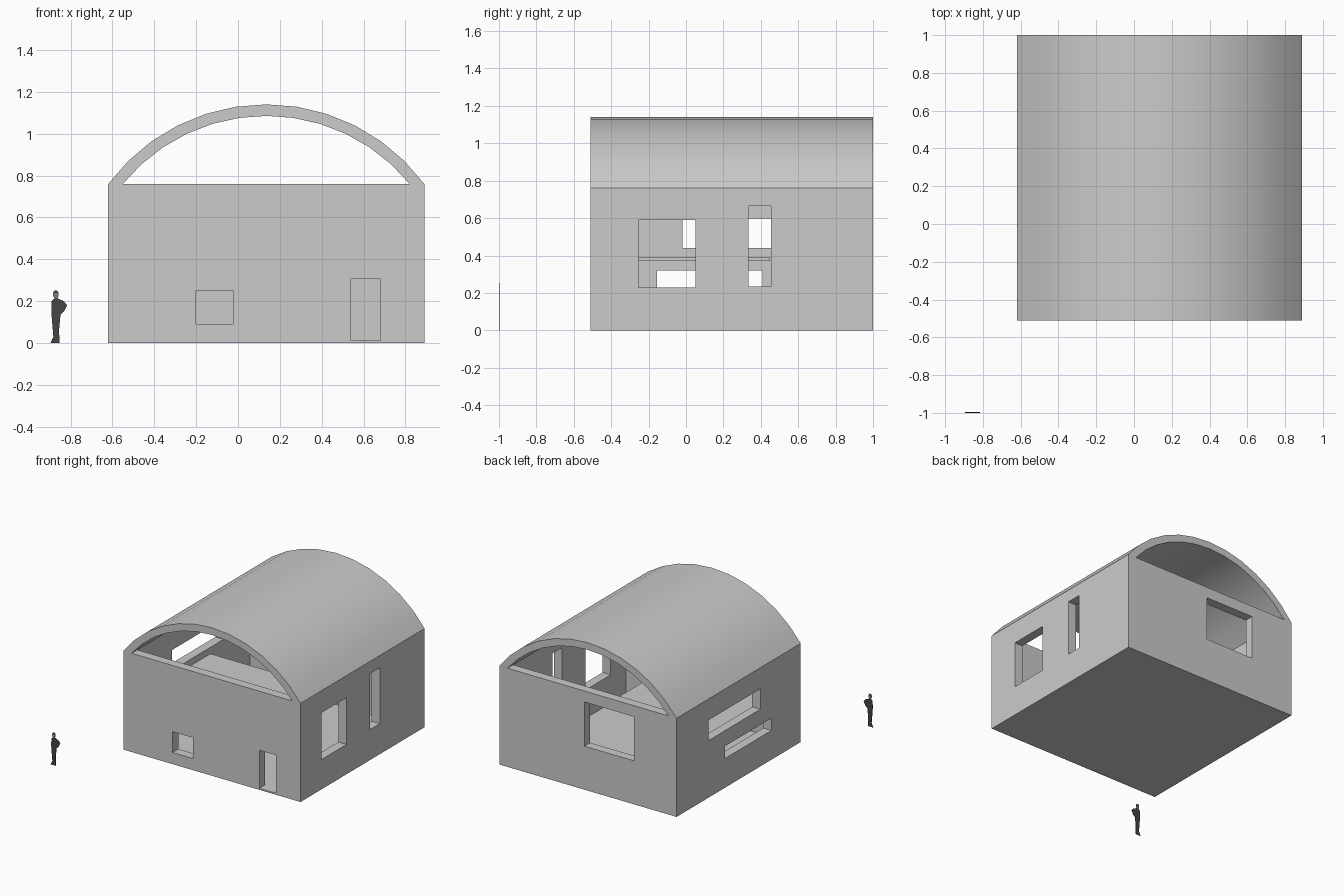
import bpy, bmesh, math

cube = bpy.data.objects.get("Cube")
if cube:
    bpy.data.objects.remove(cube, do_unlink=True)


def material(name, value):
    mat = bpy.data.materials.new(name)
    mat.use_nodes = True
    colour = (value, value, value, 1)
    mat.diffuse_color = colour
    mat.node_tree.nodes["Principled BSDF"].inputs["Base Color"].default_value = colour
    return mat


GREY = material("plain grey", 0.6)
DARK = material("dark suit grey", 0.06)
SKIN = material("face grey", 0.2)


def finish(name, bm, mat):
    bmesh.ops.recalc_face_normals(bm, faces=bm.faces)
    mesh = bpy.data.meshes.new(name)
    bm.to_mesh(mesh)
    bm.free()
    mesh.materials.append(mat)
    obj = bpy.data.objects.new(name, mesh)
    bpy.context.collection.objects.link(obj)
    return obj


def box(name, xs, ys, zs, mat=GREY):
    bm = bmesh.new()
    bmesh.ops.create_cube(bm, size=1)
    for v in bm.verts:
        v.co = [r[0] if c < 0 else r[1] for c, r in zip(v.co, (xs, ys, zs))]
    return finish(name, bm, mat)


def extrude_y(name, polygons, y0, y1, mat):
    """Extrude x-z polygons that may share edges along y."""
    bm = bmesh.new()
    for poly in polygons:
        bm.faces.new([bm.verts.new((x, y0, z)) for x, z in poly])
    bmesh.ops.remove_doubles(bm, verts=bm.verts, dist=0.0001)
    result = bmesh.ops.extrude_face_region(bm, geom=bm.faces[:])
    for item in result["geom"]:
        if isinstance(item, bmesh.types.BMVert):
            item.co.y = y1
    return finish(name, bm, mat)


def activate(obj):
    bpy.ops.object.select_all(action="DESELECT")
    obj.select_set(True)
    bpy.context.view_layer.objects.active = obj


# Overall extents
LEFT, RIGHT, FRONT, BACK = -0.62, 0.89, -0.51, 1.0
WALL, FLOOR, EAVES = 0.07, 0.012, 0.76
IN_L, IN_R, IN_F, IN_B = LEFT + WALL, RIGHT - WALL, FRONT + WALL, BACK - WALL

# Walls and floor: a block hollowed out and pierced by the openings
shell = box("walls_and_floor", (LEFT, RIGHT), (FRONT, BACK), (0, EAVES))
thru_front = (FRONT - 0.1, IN_F + 0.02)
thru_back = (IN_B - 0.02, BACK + 0.1)
thru_left = (LEFT - 0.1, IN_L + 0.02)
thru_right = (IN_R - 0.02, RIGHT + 0.1)
openings = {
    "room": ((IN_L, IN_R), (IN_F, IN_B), (FLOOR, EAVES + 0.1)),
    "door": ((0.54, 0.68), thru_front, (FLOOR, 0.305)),
    "front_window": ((-0.2, -0.025), thru_front, (0.09, 0.25)),
    "back_window": ((-0.255, 0.165), thru_back, (0.335, 0.675)),
    "square_window": (thru_right, (-0.255, 0.05), (0.23, 0.59)),
    "tall_window": (thru_right, (0.335, 0.455), (0.235, 0.665)),
    "upper_slot": (thru_left, (-0.02, 0.61), (0.44, 0.597)),
    "lower_slot": (thru_left, (-0.155, 0.41), (0.225, 0.32)),
}
for name, extents in openings.items():
    cutter = box(name + "_cutter", *extents)
    cutter.hide_render = True
    cut = shell.modifiers.new(name, "BOOLEAN")
    cut.operation, cut.solver, cut.object = "DIFFERENCE", "EXACT", cutter
    activate(shell)
    bpy.ops.object.modifier_apply(modifier=name)
    bpy.data.objects.remove(cutter, do_unlink=True)

# Mezzanine slab, open beside the door and at the back
box("mezzanine", (IN_L, 0.37), (IN_F, 0.45), (0.37, 0.39))

# Barrel vault roof
MID, CENTRE_Z, STEPS = (LEFT + RIGHT) / 2, 0.2, 12


def arc(radius):
    half = math.acos((EAVES - CENTRE_Z) / radius)
    angles = [half * (2 * i / STEPS - 1) for i in range(STEPS + 1)]
    return [(MID + radius * math.sin(a), CENTRE_Z + radius * math.cos(a)) for a in angles]


outer, inner = arc(0.94), arc(0.885)
roof = extrude_y("vault_roof",
                 [(outer[i], outer[i + 1], inner[i + 1], inner[i]) for i in range(STEPS)],
                 FRONT, BACK, GREY)
activate(roof)
bpy.ops.object.shade_smooth_by_angle(angle=math.radians(30))

# Flat standing figure for scale, one hand on the hip
PLATE = (-1.0, -0.996)
body = [(-0.896, 0), (-0.852, 0), (-0.855, 0.06), (-0.848, 0.135), (-0.832, 0.15),
        (-0.816, 0.18), (-0.832, 0.2), (-0.852, 0.208), (-0.864, 0.215),
        (-0.878, 0.213), (-0.89, 0.2), (-0.892, 0.15), (-0.888, 0.1), (-0.882, 0.03)]
extrude_y("figure_body", [body], *PLATE, DARK)


def head_arc(start, end):
    turns = [math.radians(start + (end - start) * i / 6) for i in range(7)]
    return [(-0.87 + 0.014 * math.cos(t), 0.232 + 0.02 * math.sin(t)) for t in turns]


extrude_y("figure_face", [head_arc(-200, 20)], *PLATE, SKIN)
extrude_y("figure_hair", [head_arc(20, 160)], *PLATE, DARK)
